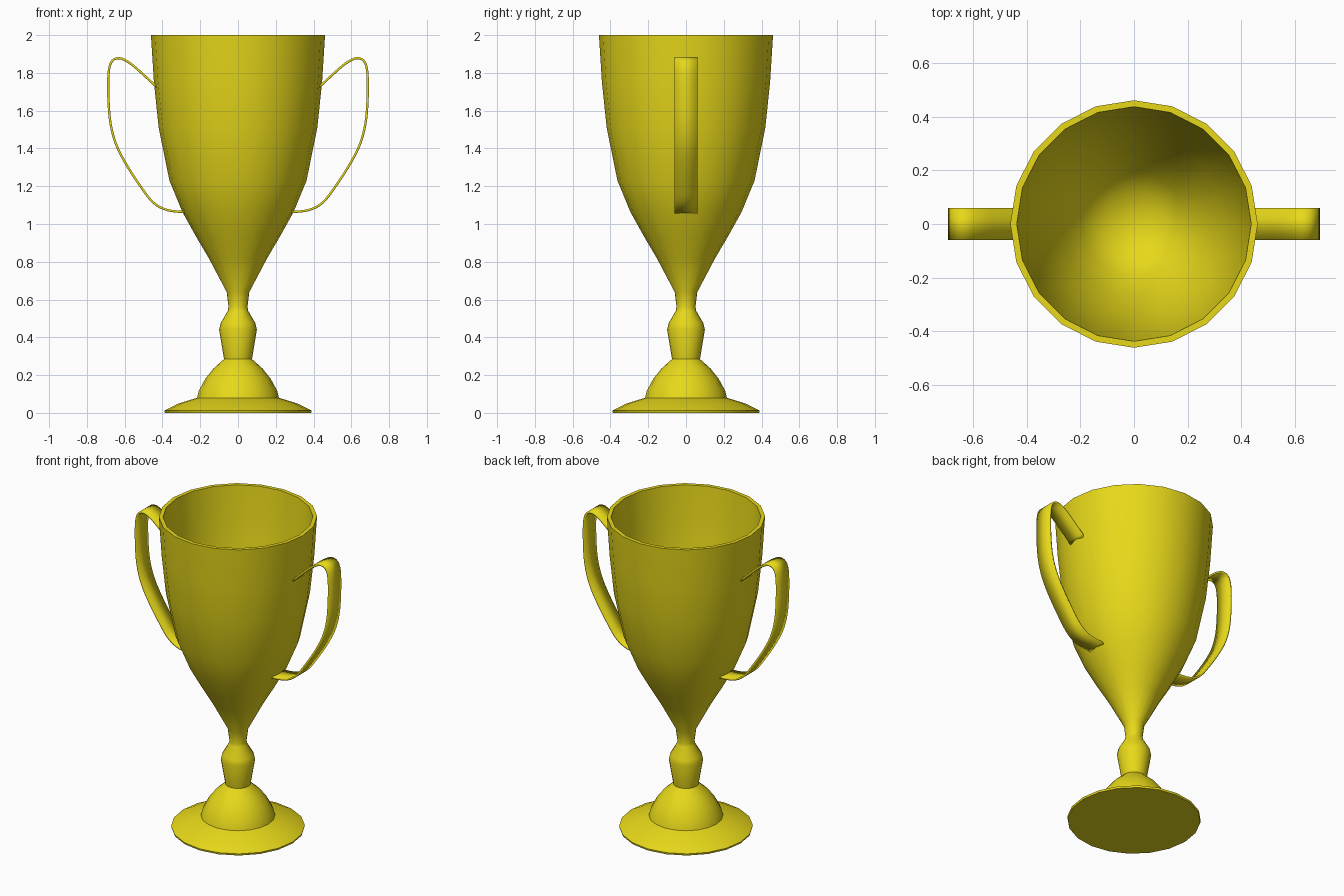
import bpy, bmesh, math
from mathutils import Vector

if "Cube" in bpy.data.objects:
    bpy.data.objects.remove(bpy.data.objects["Cube"])

SIDES = 20
gold = bpy.data.materials.new("gold")
gold.diffuse_color = (0.8, 0.69, 0.01, 1)
gold.use_nodes = True
gold.node_tree.nodes["Principled BSDF"].inputs["Base Color"].default_value = gold.diffuse_color


def add_object(name, bm):
    bmesh.ops.recalc_face_normals(bm, faces=bm.faces)
    mesh = bpy.data.meshes.new(name)
    bm.to_mesh(mesh)
    bm.free()
    ob = bpy.data.objects.new(name, mesh)
    mesh.materials.append(gold)
    bpy.context.collection.objects.link(ob)
    return ob


def smooth(ob, angle):
    bpy.ops.object.select_all(action='DESELECT')
    ob.select_set(True)
    bpy.context.view_layer.objects.active = ob
    bpy.ops.object.shade_smooth_by_angle(angle=math.radians(angle))


def lathe(name, profile):
    """Revolve (radius, z) points around z; radius 0 becomes a pole."""
    bm = bmesh.new()
    rings = []
    for r, z in profile:
        n = SIDES if r > 0 else 1
        rings.append([bm.verts.new((r * math.cos(math.tau * i / SIDES),
                                    r * math.sin(math.tau * i / SIDES), z))
                      for i in range(n)])
    for a, b in zip(rings, rings[1:]):
        for i in range(SIDES):
            j = (i + 1) % SIDES
            quad = [a[i % len(a)], a[j % len(a)], b[j % len(b)], b[i % len(b)]]
            bm.faces.new(list(dict.fromkeys(quad)))
    return add_object(name, bm)


def curve_through(points, steps=4):
    """Catmull-Rom curve through the given points."""
    p = [Vector(q) for q in points]
    p = [2 * p[0] - p[1]] + p + [2 * p[-1] - p[-2]]
    out = []
    for a, b, c, d in zip(p, p[1:], p[2:], p[3:]):
        for k in range(steps):
            t = k / steps
            out.append(0.5 * (2 * b + (c - a) * t + (2 * a - 5 * b + 4 * c - d) * t**2
                              + (3 * b - a - 3 * c + d) * t**3))
    return out + [p[-2]]


# Foot, stem and hollow bowl as one turned body
foot = [(0, 0), (0.387, 0), (0.39, 0.012), (0.32, 0.048), (0.217, 0.08),
        (0.207, 0.118), (0.172, 0.182), (0.13, 0.235), (0.085, 0.275), (0.074, 0.285)]
stem = [(0.1, 0.44), (0.092, 0.475), (0.054, 0.54), (0.05, 0.56), (0.06, 0.64)]
bowl_out = [(0.155, 0.82), (0.22, 0.93), (0.295, 1.065), (0.363, 1.23),
            (0.42, 1.51), (0.445, 1.75), (0.461, 2)]
bowl_in = [(0.437, 2), (0.421, 1.75), (0.396, 1.51), (0.338, 1.23),
           (0.268, 1.065), (0.195, 0.93), (0.12, 0.86), (0, 0.83)]
cup = lathe("cup_body", foot + stem + bowl_out + bowl_in)
smooth(cup, 40)

# Ribbon handles, one bent strip mirrored to the other side
path = curve_through([(0.43, 1.725), (0.5, 1.79), (0.57, 1.85), (0.63, 1.878),
                      (0.673, 1.853), (0.687, 1.76), (0.68, 1.57), (0.652, 1.44),
                      (0.6, 1.33), (0.52, 1.205), (0.45, 1.115), (0.375, 1.074),
                      (0.275, 1.062)])
bm = bmesh.new()
rows = [[bm.verts.new((x, y, z)) for y in (-0.06, 0.06)] for x, z in path]
for a, b in zip(rows, rows[1:]):
    bm.faces.new((a[0], a[1], b[1], b[0]))
handles = add_object("handles", bm)
smooth(handles, 40)
thick = handles.modifiers.new("thickness", 'SOLIDIFY')
thick.thickness = 0.012
thick.offset = 0
handles.modifiers.new("other_side", 'MIRROR')
